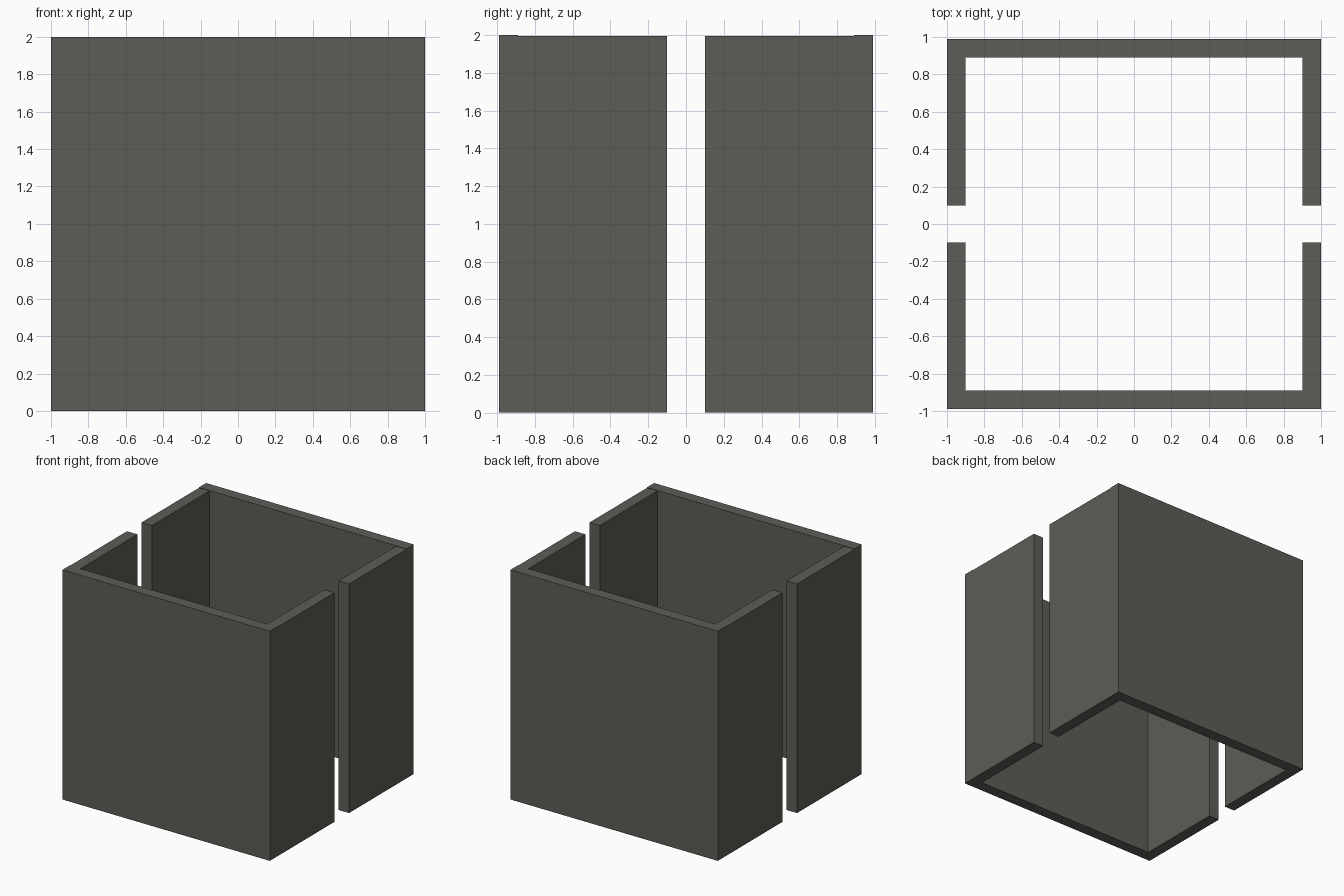
import bpy

if "Cube" in bpy.data.objects:
    bpy.data.objects.remove(bpy.data.objects["Cube"])

# single dark grey material
mat = bpy.data.materials.new("dark grey")
mat.diffuse_color = (0.108, 0.108, 0.096, 1.0)
mat.use_nodes = True
mat.node_tree.nodes["Principled BSDF"].inputs["Base Color"].default_value = mat.diffuse_color


def box(name, x0, x1, y0, y1, z0, z1):
    """Axis-aligned box between two corners."""
    bpy.ops.mesh.primitive_cube_add(size=1)
    ob = bpy.context.object
    ob.name = name
    for v in ob.data.vertices:
        v.co.x = x1 if v.co.x > 0 else x0
        v.co.y = y1 if v.co.y > 0 else y0
        v.co.z = z1 if v.co.z > 0 else z0
    ob.data.materials.append(mat)
    return ob


HALF_X, HALF_Y, THICK, SLOT, HEIGHT = 1.0, 0.99, 0.1, 0.1, 2.0
INNER_Y = HALF_Y - THICK

# full-width front and back walls
box("front_wall", -HALF_X, HALF_X, -HALF_Y, -INNER_Y, 0, HEIGHT)
box("back_wall", -HALF_X, HALF_X, INNER_Y, HALF_Y, 0, HEIGHT)

# four side wall halves, a touch lower, leaving a slot on each side
for side, x0, x1 in (("left", -HALF_X, -HALF_X + THICK),
                     ("right", HALF_X - THICK, HALF_X)):
    box(side + "_front_panel", x0, x1, -INNER_Y, -SLOT, 0, HEIGHT - 0.004)
    box(side + "_back_panel", x0, x1, SLOT, INNER_Y, 0, HEIGHT - 0.004)
